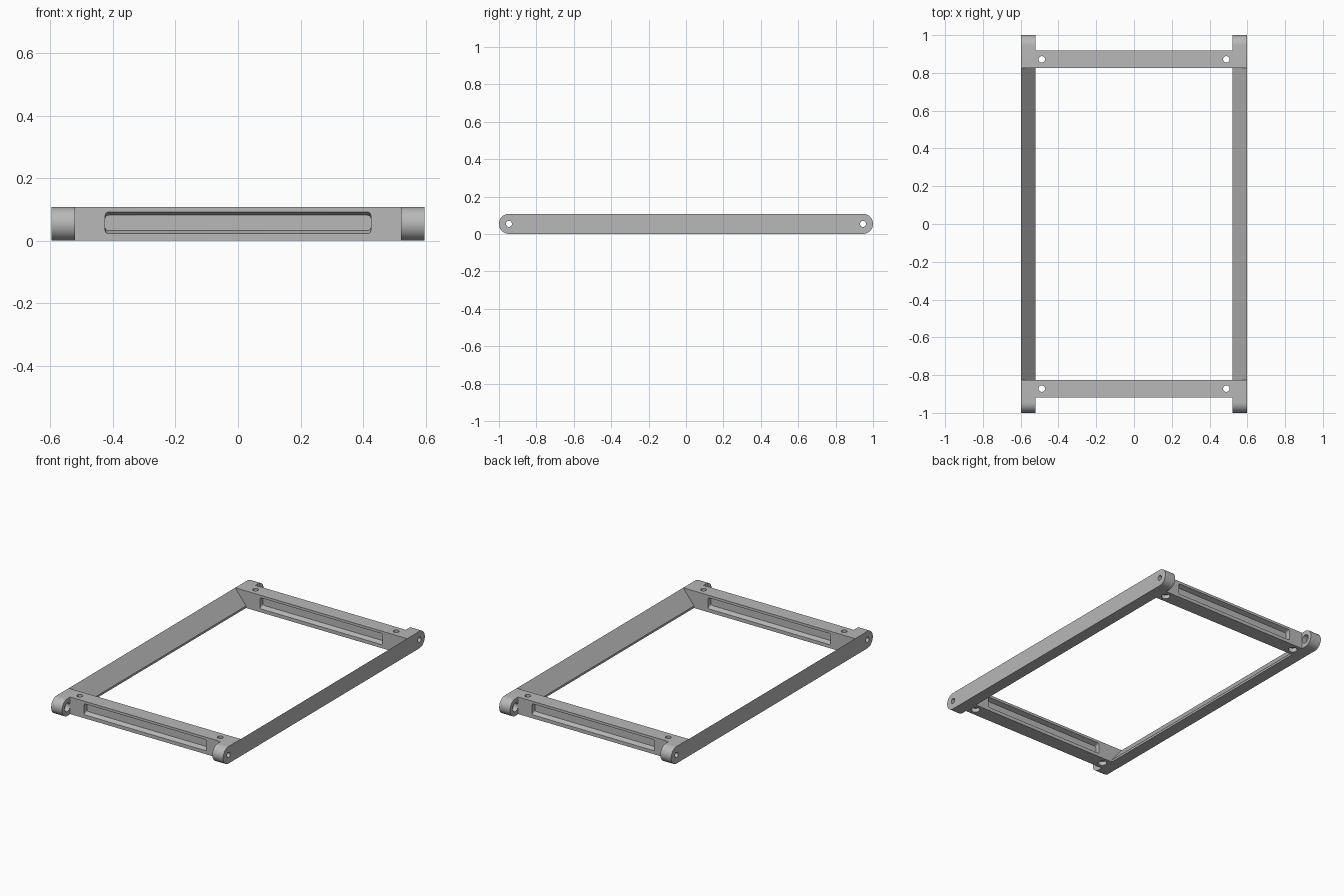
import bpy, bmesh, math
from mathutils import Vector

if "Cube" in bpy.data.objects:
    bpy.data.objects.remove(bpy.data.objects["Cube"])

H = 0.107                 # frame height
XO, XI = 0.597, 0.522     # outer and inner face of the side rails
Y0, Y1 = 0.825, 0.918     # inner and outer face of the cross bars
YC = (Y0 + Y1) / 2
LIP = 0.013               # height of the low inner edge of the rails

grey = bpy.data.materials.new("grey plastic")
grey.diffuse_color = (0.48, 0.48, 0.48, 1)
grey.use_nodes = True
grey.node_tree.nodes["Principled BSDF"].inputs["Base Color"].default_value = grey.diffuse_color


def loft(name, rings):
    """Closed solid from matching rings of points."""
    bm = bmesh.new()
    vr = [[bm.verts.new(p) for p in r] for r in rings]
    n = len(vr[0])
    for a, b in zip(vr, vr[1:]):
        for i in range(n):
            bm.faces.new((a[i], a[(i + 1) % n], b[(i + 1) % n], b[i]))
    bm.faces.new(vr[0])
    bm.faces.new(vr[-1])
    bmesh.ops.recalc_face_normals(bm, faces=bm.faces)
    me = bpy.data.meshes.new(name)
    bm.to_mesh(me)
    bm.free()
    me.materials.append(grey)
    ob = bpy.data.objects.new(name, me)
    bpy.context.collection.objects.link(ob)
    return ob


def box(name, lo, hi):
    ring = [(lo[0], lo[1]), (hi[0], lo[1]), (hi[0], hi[1]), (lo[0], hi[1])]
    return loft(name, [[(x, y, z) for x, y in ring] for z in (lo[2], hi[2])])


def cylinder(start, end, r, sides=32):
    s, e = Vector(start), Vector(end)
    q = (e - s).to_track_quat('Z', 'Y')
    circ = [q @ Vector((r * math.cos(a), r * math.sin(a), 0))
            for a in (2 * math.pi * i / sides for i in range(sides))]
    return loft("cutter", [[s + c for c in circ], [e + c for c in circ]])


def cut(ob, cutters):
    """Subtract the cutters, then shade smooth by angle."""
    bpy.context.view_layer.objects.active = ob
    for c in cutters:
        m = ob.modifiers.new("cut", 'BOOLEAN')
        m.operation, m.solver, m.object = 'DIFFERENCE', 'EXACT', c
        bpy.ops.object.modifier_apply(modifier=m.name)
        bpy.data.objects.remove(c)
    bpy.ops.object.select_all(action='DESELECT')
    ob.select_set(True)
    bpy.ops.object.shade_smooth_by_angle(angle=math.radians(30))


def rounded_rect(hx, z0, z1, r, y):
    pts = []
    for cx, cz, a0 in ((hx - r, z1 - r, 0), (r - hx, z1 - r, 90),
                       (r - hx, z0 + r, 180), (hx - r, z0 + r, 270)):
        for k in range(5):
            a = math.radians(a0 + k * 22.5)
            pts.append((cx + r * math.cos(a), y, cz + r * math.sin(a)))
    return pts


# side rails: round-ended bars with an inward slope between the corners
for side, sx in (("left", -1), ("right", 1)):
    r = H / 2
    outline = []
    for c, a0 in ((1 - r, -90), (r - 1, 90)):
        for k in range(25):
            a = math.radians(a0 + k * 7.5)
            outline.append((c + r * math.cos(a), r + r * math.sin(a)))
    rail = loft(side + "_rail", [[(sx * x, y, z) for y, z in outline] for x in (XI, XO)])
    # wedge removed from the top between the cross bars
    k = (H - LIP) / (XO - XI)
    wedge = [(XO, H), (XI - 0.02, LIP - 0.02 * k), (XI - 0.02, H + 0.05), (XO, H + 0.05)]
    cutters = [loft("cutter", [[(sx * x, y, z) for x, z in wedge] for y in (-Y0, Y0)])]
    # pivot holes, wider on the inner side
    for sy in (-1, 1):
        y = sy * (1 - r)
        cutters.append(cylinder((sx * 0.4, y, r), (sx * 0.7, y, r), 0.016))
        cutters.append(cylinder((sx * 0.4, y, r), (sx * (XI + 0.03), y, r), 0.027))
    cut(rail, cutters)

# cross bars with a drafted pocket on each face and screw holes
for end, sy in (("front", -1), ("back", 1)):
    bar = box(end + "_cross_bar", (-XI, min(sy * Y0, sy * Y1), 0),
              (XI, max(sy * Y0, sy * Y1), H))
    cutters = []
    for face, d in ((Y0, 1), (Y1, -1)):
        rings = []
        for t in (-0.01, 0.03):                     # outside the face, pocket floor
            g = 0.010 * t / 0.03                    # draft of upper and lower walls
            rings.append(rounded_rect(0.425, 0.022 + g, 0.091 - g, 0.01,
                                      sy * (face + d * t)))
        cutters.append(loft("cutter", rings))
    for sx in (-1, 1):
        x, y = sx * 0.488, sy * YC
        cutters.append(cylinder((x, y, -0.1), (x, y, 0.2), 0.017))
        cutters.append(cylinder((x, y, -0.1), (x, y, 0.025), 0.026))
    cut(bar, cutters)
